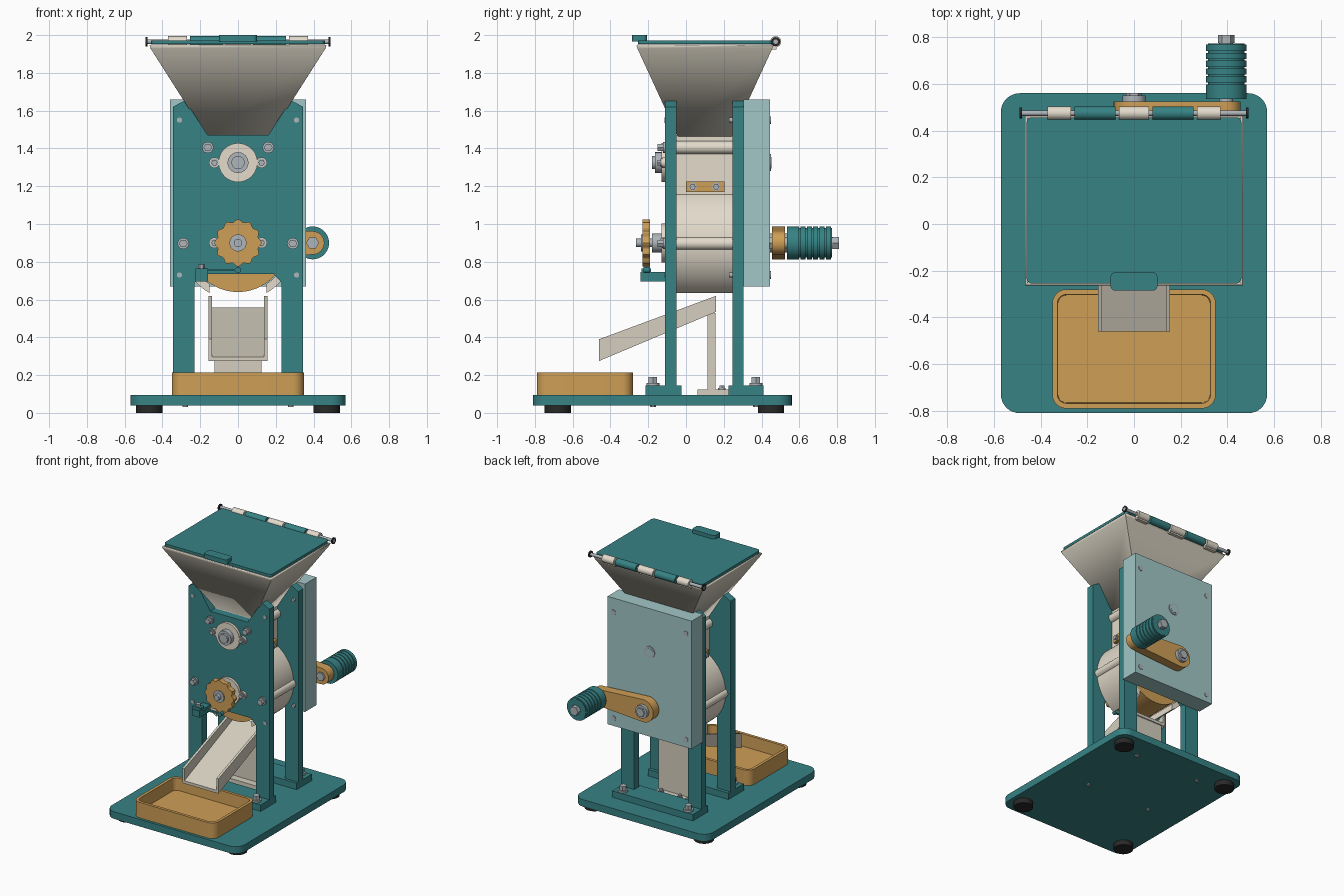
import bpy, bmesh
from math import cos, sin, pi, radians, asin
from mathutils import Vector

cube = bpy.data.objects.get("Cube")
if cube:
    bpy.data.objects.remove(cube, do_unlink=True)


def material(name, r, g, b):
    m = bpy.data.materials.new(name)
    m.use_nodes = True
    m.diffuse_color = (r, g, b, 1)
    m.node_tree.nodes["Principled BSDF"].inputs["Base Color"].default_value = (r, g, b, 1)
    return m


TEAL = material("teal paint", .038, .225, .235)
ORANGE = material("amber plastic", .62, .345, .095)
CREAM = material("cream plastic", .77, .71, .60)
STONE = material("warm grey sheet", .66, .62, .52)
PALE = material("pale teal cover", .36, .57, .57)
STEEL = material("steel", .42, .46, .49)
RUBBER = material("black rubber", .022, .022, .022)


def finish(name, bm, mat):
    bmesh.ops.recalc_face_normals(bm, faces=bm.faces)
    me = bpy.data.meshes.new(name)
    bm.to_mesh(me)
    bm.free()
    me.materials.append(mat)
    me.shade_smooth()
    me.set_sharp_from_angle(angle=radians(30))
    ob = bpy.data.objects.new(name, me)
    bpy.context.scene.collection.objects.link(ob)
    return ob


def place(axis, u, v, w):
    return {"x": (w, u, v), "y": (u, w, v), "z": (u, v, w)}[axis]


def prism_mesh(axis, pts, a, b):
    bm = bmesh.new()
    base = bm.faces.new([bm.verts.new(place(axis, u, v, a)) for u, v in pts])
    ext = bmesh.ops.extrude_face_region(bm, geom=[base])["geom"]
    verts = [e for e in ext if isinstance(e, bmesh.types.BMVert)]
    bmesh.ops.translate(bm, verts=verts, vec=Vector(place(axis, 0, 0, b - a)))
    return bm


def prism(name, mat, axis, pts, a, b):
    return finish(name, prism_mesh(axis, pts, a, b), mat)


def arc(u, v, r, start=0, end=2 * pi, n=40, closed=False):
    steps = n + 1 if closed else n
    return [(u + r * cos(start + (end - start) * i / n),
             v + r * sin(start + (end - start) * i / n)) for i in range(steps)]


def rod(name, mat, axis, u, v, r, a, b, n=40):
    return prism(name, mat, axis, arc(u, v, r, n=n), a, b)


def box(name, mat, x0, x1, y0, y1, z0, z1):
    return prism(name, mat, "z", [(x0, y0), (x1, y0), (x1, y1), (x0, y1)], z0, z1)


def rounded(x0, x1, y0, y1, r):
    pts = []
    for i, (x, y) in enumerate([(x1 - r, y1 - r), (x0 + r, y1 - r), (x0 + r, y0 + r), (x1 - r, y0 + r)]):
        pts += arc(x, y, r, i * pi / 2, (i + 1) * pi / 2, 8, True)
    return pts


def bolt(name, axis, u, v, r, a, b):
    # washer against the surface at a, hex head reaching b
    rod(name + "_washer", STEEL, axis, u, v, r, a, a + (b - a) * .3, 24)
    rod(name + "_head", STEEL, axis, u, v, r * .75, a, b, 6)


# Base plate and feet
prism("base_plate", TEAL, "z", rounded(-.57, .57, -.81, .56, .08), .04, .095)
for x in (-.47, .47):
    for y in (-.68, .45):
        rod("rubber_foot", RUBBER, "z", x, y, .07, 0, .04)

# Catch tray
bm = prism_mesh("z", rounded(-.35, .35, -.79, -.28, .06), .095, .215)
bm.normal_update()
bmesh.ops.recalc_face_normals(bm, faces=bm.faces)
top = [f for f in bm.faces if f.normal.z > .9]
bmesh.ops.inset_region(bm, faces=top, thickness=.022, use_even_offset=True)
bmesh.ops.inset_region(bm, faces=top, thickness=.003, depth=-.095, use_even_offset=True)
finish("catch_tray", bm, ORANGE)

# Side frames with legs, hopper notch and bolted foot bars
half = [(.19, .735), (.23, .69), (.23, .095), (.345, .095), (.345, 1.62), (.28, 1.655), (.16, 1.47)]
outline = half + [(-x, z) for x, z in reversed(half)]
for side, y0, y1, f0, f1, by in (("front", -.11, -.05, -.215, -.025, -.175),
                                 ("back", .245, .305, .225, .41, .37)):
    prism(side + "_frame", TEAL, "y", outline, y0, y1)
    box(side + "_foot_bar", TEAL, -.345, .345, f0, f1, .095, .145)
    for x in (-.28, .28):
        bolt(side + "_foot_bolt", "z", x, by, .035, .145, .19)
        rod(side + "_foot_bolt_end", STEEL, "z", x, by, .015, .03, .05, 12)

# Drum casing, open at the bottom, with inner rotor
R, r, gap, cz = .305, .265, .15, .9
a, b = asin(gap / R), asin(gap / r)
casing = arc(0, cz, R, -pi / 2 + a, 1.5 * pi - a, 64, True)
casing += arc(0, cz, r, 1.5 * pi - b, -pi / 2 + b, 64, True)
prism("drum_casing", CREAM, "y", casing, -.05, .245)
rod("rotor", ORANGE, "y", 0, cz, .26, -.045, .24, 64)
box("feed_neck", CREAM, -.165, .165, -.05, .245, 1.15, 1.47)

# Wiper clamps on the neck
for s in (-1, 1):
    lo, hi = sorted((s * .165, s * .195))
    box("wiper_clamp", ORANGE, lo, hi, 0, .205, 1.17, 1.225)
    for y in (.035, .16):
        bolt("clamp_bolt", "x", y, 1.197, .022, s * .195, s * .21)

# Tie rods joining the frames
for s in (-1, 1):
    for x, z in ((.29, .897), (.16, 1.405)):
        rod("tie_rod", CREAM, "y", s * x, z, .034, -.05, .245)
        bolt("tie_rod_bolt", "y", s * x, z, .03, -.11, -.15)
    for z in (.73, 1.55):
        rod("frame_screw", STEEL, "y", s * .31, z, .014, -.114, -.11, 16)
        rod("cover_screw_end", STEEL, "y", s * .31, z, .013, .228, .245, 16)
        rod("cover_screw", STEEL, "y", s * .31, z, .02, .44, .449, 20)

# Hopper
bm = bmesh.new()
rings = []
for x, y0, y1, z in ((.16, -.035, .235, 1.47), (.455, -.25, .45, 1.935), (.46, -.255, .457, 1.95)):
    rings.append([bm.verts.new(p) for p in ((-x, y0, z), (x, y0, z), (x, y1, z), (-x, y1, z))])
for lower, upper in zip(rings, rings[1:]):
    for i in range(4):
        j = (i + 1) % 4
        bm.faces.new((lower[i], lower[j], upper[j], upper[i]))
hopper = finish("hopper", bm, STONE)
wall = hopper.modifiers.new("wall", "SOLIDIFY")
wall.thickness, wall.offset = .012, -1

# Lid, handle and hinge
prism("lid", TEAL, "z", rounded(-.46, .46, -.255, .457, .025), 1.952, 1.972)
prism("lid_handle", TEAL, "z", rounded(-.1, .1, -.285, -.207, .02), 1.965, 2.0)
rod("hinge_pin", STEEL, "x", .475, 1.965, .012, -.49, .49, 20)
for x in (-.49, .48):
    rod("hinge_cap", RUBBER, "x", .475, 1.965, .024, x, x + .01, 24)
for mat, x0, x1 in ((CREAM, -.37, -.27), (TEAL, -.255, -.08), (CREAM, -.065, .065),
                    (TEAL, .08, .255), (CREAM, .27, .37)):
    rod("hinge_knuckle", mat, "x", .475, 1.965, .029, x0, x1, 28)
    if mat == CREAM:
        box("hinge_tab", mat, x0, x1, .44, .48, 1.925, 1.95)

# Drive cover
box("drive_cover", PALE, -.36, .36, .305, .445, .67, 1.66)
rod("cover_bearing_cap", STEEL, "y", 0, 1.325, .045, .44, .45)
rod("cover_bearing_inset", PALE, "y", 0, 1.325, .03, .445, .452)

# Hand crank: tapered arm and ribbed grip
hx = .395
arm = arc(hx, cz, .062, -pi / 2, pi / 2, 20, True) + arc(0, cz, .087, pi / 2, 1.5 * pi, 20, True)
prism("crank_arm", ORANGE, "y", arm, .455, .525)
rod("crank_hub", STEEL, "y", 0, cz, .05, .44, .55)
rod("crank_hub_nut", STEEL, "y", 0, cz, .035, .55, .562, 6)
rod("grip_axle", STEEL, "y", hx, cz, .03, .46, .8, 24)
rod("grip_nut", STEEL, "y", hx, cz, .034, .44, .455, 6)
rod("grip_end_nut", STEEL, "y", hx, cz, .036, .775, .81, 6)
rod("grip_core", TEAL, "y", hx, cz, .078, .537, .773)
edges = (.535, .605, .64, .673, .707, .74, .775)
for y0, y1 in zip(edges, edges[1:]):
    rod("grip_rib", TEAL, "y", hx, cz, .087, y0, y1 - .007)

# Upper front bearing
rod("upper_bearing", CREAM, "y", 0, 1.325, .103, -.13, -.11, 48)
rod("upper_shaft_collar", STEEL, "y", 0, 1.325, .055, -.165, -.13)
rod("upper_shaft_end", STEEL, "y", 0, 1.325, .035, -.18, -.165, 24)

# Lower front bearing and scalloped adjusting knob
rod("lower_bearing", CREAM, "y", 0, cz, .103, -.13, -.11, 48)
rod("knob_collar", STEEL, "y", 0, cz, .05, -.18, -.13)
rod("knob_shaft", STEEL, "y", 0, cz, .022, -.265, -.11, 24)
rod("knob_washer", STEEL, "y", 0, cz, .045, -.238, -.19)
knob = []
for i in range(96):
    t = 2 * pi * i / 96
    k = .118 + .007 * cos(12 * t)
    knob.append((k * cos(t), cz + k * sin(t)))
prism("adjusting_knob", ORANGE, "y", knob, -.23, -.19)
for z in (1.325, cz):
    for x in (-.125, .125):
        rod("bearing_ear", CREAM, "y", x, z, .028, -.128, -.11, 24)
        bolt("bearing_bolt", "y", x, z, .022, -.128, -.15)

# Detent lever below the knob
box("detent_block", TEAL, -.225, -.16, -.24, -.11, .695, .745)
box("detent_post", TEAL, -.225, -.16, -.235, -.185, .745, .765)
rod("detent_screw", STEEL, "z", -.193, -.21, .018, .765, .785, 6)
box("detent_arm", TEAL, -.16, 0, -.218, -.202, .75, .762)
rod("detent_tip", TEAL, "y", 0, .757, .016, -.225, -.19, 20)

# Discharge chute on its stand
walls = [(-.46, .275), (.16, .535), (.16, .62), (-.46, .39)]
for x in (-.155, .137):
    prism("chute_wall", STONE, "x", walls, x, x + .018)
floor = [(-.46, .275), (.16, .535), (.16, .557), (-.46, .297)]
prism("chute_floor", STONE, "x", floor, -.14, .14)
box("chute_post", STONE, -.125, .125, .115, .157, .11, .53)
box("chute_foot", STONE, -.125, .125, .06, .225, .095, .125)
for x in (-.08, .08):
    bolt("chute_foot_bolt", "z", x, .19, .02, .125, .145)
